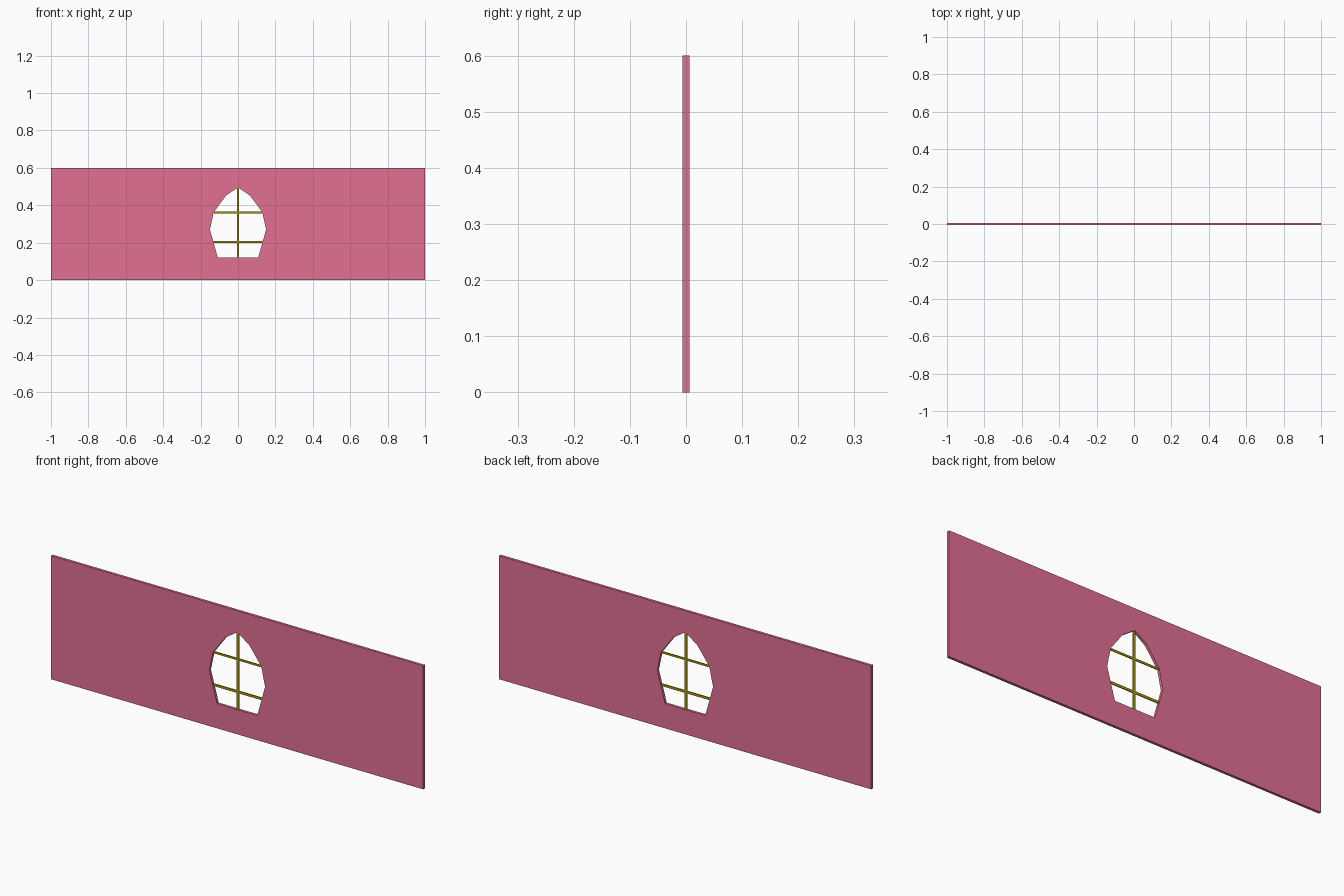
import bpy, bmesh
from mathutils import Vector

if "Cube" in bpy.data.objects:
    bpy.data.objects.remove(bpy.data.objects["Cube"])

THICK = 0.013


def material(name, rgb):
    m = bpy.data.materials.new(name)
    m.diffuse_color = (*rgb, 1)
    m.use_nodes = True
    m.node_tree.nodes["Principled BSDF"].inputs["Base Color"].default_value = m.diffuse_color
    return m


rose = material("rose wall", (0.75, 0.163, 0.29))
olive = material("olive bars", (0.38, 0.29, 0.004))


def add_object(name, bm, mat):
    bmesh.ops.recalc_face_normals(bm, faces=bm.faces[:])
    me = bpy.data.meshes.new(name)
    bm.to_mesh(me)
    bm.free()
    me.materials.append(mat)
    ob = bpy.data.objects.new(name, me)
    bpy.context.collection.objects.link(ob)
    return ob


# Right half of the pointed window opening, from bottom to tip (x, z)
opening = [(0, 0.12), (0.108, 0.12), (0.15, 0.27), (0.13, 0.363),
           (0.064, 0.452), (0, 0.495)]
half_wall = [(0, 0), (1, 0), (1, 0.6), (0, 0.6)] + opening[::-1]

# Wall: two mirrored halves joined, then extruded to thickness
bm = bmesh.new()
for side in (1, -1):
    pts = half_wall if side == 1 else half_wall[::-1]
    bm.faces.new([bm.verts.new((side * x, -THICK / 2, z)) for x, z in pts])
bmesh.ops.remove_doubles(bm, verts=bm.verts[:], dist=1e-5)
ext = bmesh.ops.extrude_face_region(bm, geom=bm.faces[:], use_keep_orig=True)
moved = [v for v in ext["geom"] if isinstance(v, bmesh.types.BMVert)]
bmesh.ops.translate(bm, verts=moved, vec=(0, THICK, 0))
add_object("wall", bm, rose)


# Window bars: thin flat boxes whose ends are just buried in the wall
def bar(name, size, z):
    bm = bmesh.new()
    bmesh.ops.create_cube(bm, size=1)
    bmesh.ops.scale(bm, verts=bm.verts[:], vec=Vector(size))
    bmesh.ops.translate(bm, verts=bm.verts[:], vec=(0, 0, z))
    add_object(name, bm, olive)


bar("vertical_bar", (0.012, 0.004, 0.376), 0.3075)
bar("lower_crossbar", (0.268, 0.004, 0.012), 0.204)
bar("upper_crossbar", (0.262, 0.004, 0.010), 0.362)
